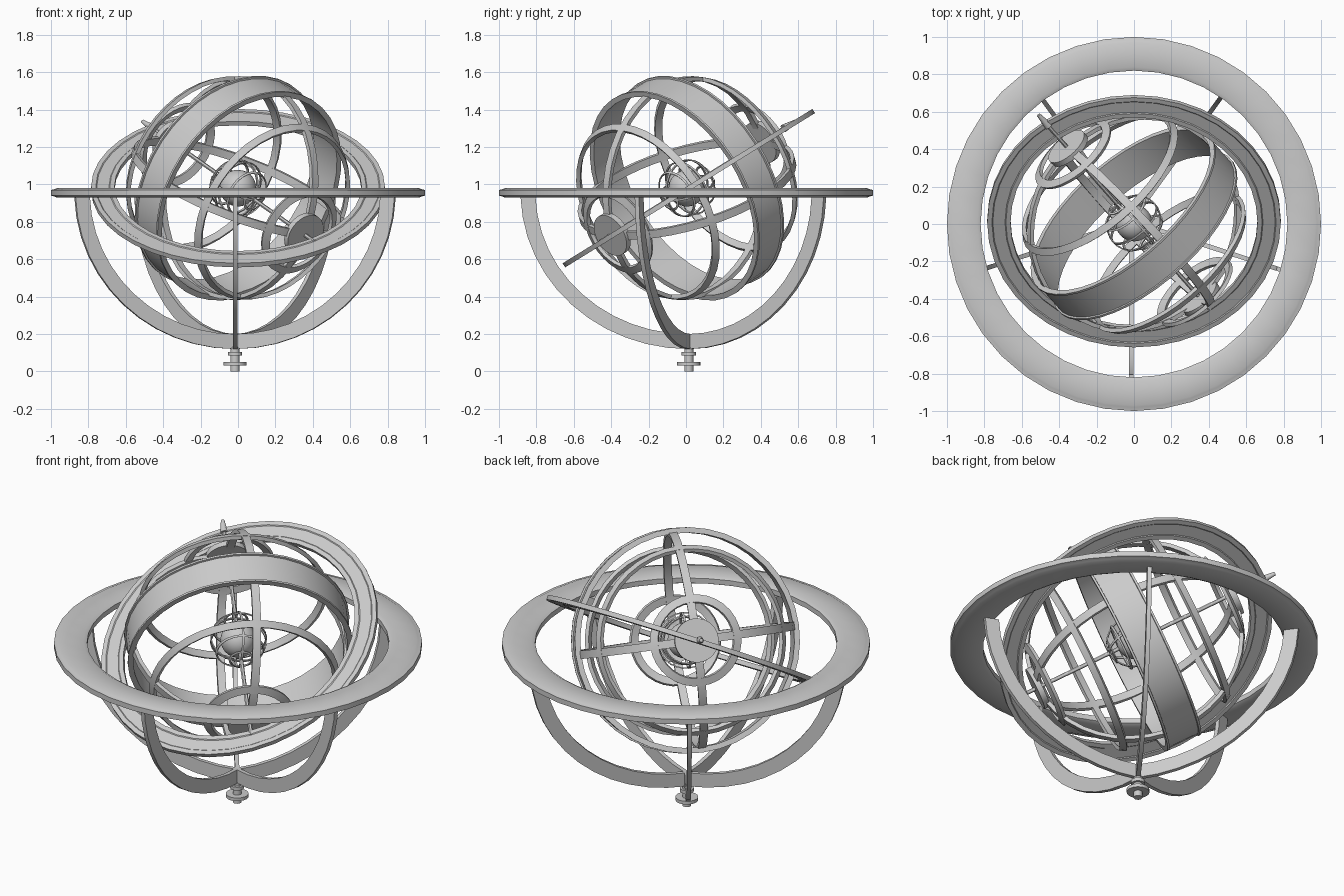
import bpy, bmesh, math
from mathutils import Matrix, Vector

if "Cube" in bpy.data.objects:
    bpy.data.objects.remove(bpy.data.objects["Cube"])

CENTRE = Vector((0, 0.005, 0.98))
FOOT = Vector((-0.016, 0.015, 0))


def finish(name, bm, mat, smooth=30):
    bmesh.ops.recalc_face_normals(bm, faces=bm.faces)
    me = bpy.data.meshes.new(name)
    bm.to_mesh(me)
    bm.free()
    me.transform(mat)
    ob = bpy.data.objects.new(name, me)
    bpy.context.collection.objects.link(ob)
    bpy.ops.object.select_all(action='DESELECT')
    ob.select_set(True)
    bpy.context.view_layer.objects.active = ob
    bpy.ops.object.shade_smooth_by_angle(angle=math.radians(smooth))
    return ob


def ring(name, profile, mat, n=40):
    """Revolve a closed (radius, height) profile round local z."""
    bm = bmesh.new()
    loops = []
    for i in range(n):
        a = 2 * math.pi * i / n
        loops.append([bm.verts.new((r * math.cos(a), r * math.sin(a), z)) for r, z in profile])
    k = len(profile)
    for i in range(n):
        p, q = loops[i], loops[(i + 1) % n]
        for j in range(k):
            bm.faces.new((p[j], q[j], q[(j + 1) % k], p[(j + 1) % k]))
    return finish(name, bm, mat)


def strip(radius, lat, width, thick):
    """Cross-section of a band lying on a sphere at a latitude."""
    h = width / 2 / radius
    a = math.radians(lat)
    return [(r * math.cos(t), r * math.sin(t)) for r, t in
            ((radius, a - h), (radius, a + h), (radius - thick, a + h), (radius - thick, a - h))]


def cylinder(name, r, z0, z1, mat, r2=None, n=20):
    bm = bmesh.new()
    bmesh.ops.create_cone(bm, cap_ends=True, segments=n, radius1=r, radius2=r if r2 is None else r2,
                          depth=z1 - z0, matrix=Matrix.Translation((0, 0, (z0 + z1) / 2)))
    return finish(name, bm, mat)


# Frame of the polar axis: local z is the axis, local x leans upwards
axis = Vector((-0.6, 0.68, 0.42)).normalized()
side = Vector((0, 0, 1)).cross(axis).normalized()
up = axis.cross(side)
up = up if up.z > 0 else -up
side = axis.cross(up)
polar = Matrix((up, side, axis)).transposed().to_4x4()
polar = Matrix.Translation(CENTRE) @ polar @ Matrix.Rotation(math.radians(5), 4, 'Z')

# Horizon ring with stepped edges
ring("horizon_ring", [(0.82, 0.94), (0.84, 0.93), (0.97, 0.93), (0.98, 0.935), (1.0, 0.94), (1.0, 0.97),
                      (0.98, 0.975), (0.97, 0.98), (0.84, 0.98), (0.82, 0.97)], Matrix(), 40)

# Tilted meridian ring holding the poles
meridian = Matrix.Translation(CENTRE + Vector((0, 0.01, 0))) @ Matrix.Rotation(math.radians(31.7), 4, 'X')
half = [(0.66, 0.013), (0.685, 0.013), (0.69, 0.009), (0.755, 0.009), (0.76, 0.013), (0.785, 0.013)]
ring("meridian_ring", half + [(r, -z) for r, z in reversed(half)], meridian)

# Great circles through the poles
for i, turn in enumerate((0, 90)):
    m = polar @ Matrix.Rotation(math.radians(turn), 4, 'Z') @ Matrix.Rotation(math.pi / 2, 4, 'X')
    ring(f"pole_circle_{i}", strip(0.6, 0, 0.045, 0.022), m)
    ring(f"small_pole_circle_{i}", strip(0.155, 0, 0.012, 0.007), m, 28)

# Wide equator band with raised rims
half = [(0.605, 0.0), (0.605, 0.088), (0.615, 0.09), (0.615, 0.102), (0.585, 0.102)]
ring("equator_band", half + [(r, -z) for r, z in reversed(half[1:])], polar)
ring("small_equator", strip(0.155, 0, 0.012, 0.007), polar, 28)

# Parallels, polar circles and polar discs on both sides
for s, tag in ((1, "upper"), (-1, "lower")):
    ring(f"tropic_{tag}", strip(0.6, s * 32, 0.04, 0.022), polar)
    ring(f"polar_circle_{tag}", strip(0.6, s * 67.5, 0.045, 0.02), polar, 32)
    ring(f"small_tropic_{tag}", strip(0.155, s * 32, 0.012, 0.007), polar, 28)
    ring(f"small_polar_circle_{tag}", strip(0.155, s * 66, 0.012, 0.007), polar, 20)
    cylinder(f"polar_disc_{tag}", 0.12, s * 0.587 - 0.016, s * 0.587 + 0.016, polar, n=32)

# Axis rod and its pointed upper tip
cylinder("axis_rod", 0.011, -0.68, 0.8, polar, n=12)
cylinder("axis_tip", 0.022, 0.76, 0.85, polar, r2=0.01, n=12)

# Central globe
bm = bmesh.new()
bmesh.ops.create_uvsphere(bm, u_segments=32, v_segments=16, radius=0.098)
finish("globe", bm, polar)

# Five curved stand arms
STEPS = 12
for k in range(5):
    bm = bmesh.new()
    rows = []
    for i in range(STEPS + 1):
        t = math.radians(2 + 88 * i / STEPS)
        c, s = math.cos(t), math.sin(t)
        rows.append([bm.verts.new((a * c, y, 0.96 - b * s)) for a, b, y in
                     ((0.9, 0.84, -0.012), (0.9, 0.84, 0.012), (0.82, 0.76, 0.012), (0.82, 0.76, -0.012))])
    for p, q in zip(rows, rows[1:]):
        for j in range(4):
            bm.faces.new((p[j], p[(j + 1) % 4], q[(j + 1) % 4], q[j]))
    bm.faces.new(rows[0])
    bm.faces.new(rows[-1])
    finish(f"stand_arm_{k}", bm, Matrix.Translation(FOOT) @ Matrix.Rotation(math.radians(-90 + 72 * k), 4, 'Z'), 20)

# Turned foot
foot = Matrix.Translation(FOOT)
for name, r, z0, z1 in (("foot_stem", 0.024, 0, 0.13), ("foot_flange", 0.062, 0.033, 0.052),
                        ("foot_collar", 0.038, 0.085, 0.105)):
    cylinder(name, r, z0, z1, foot)
